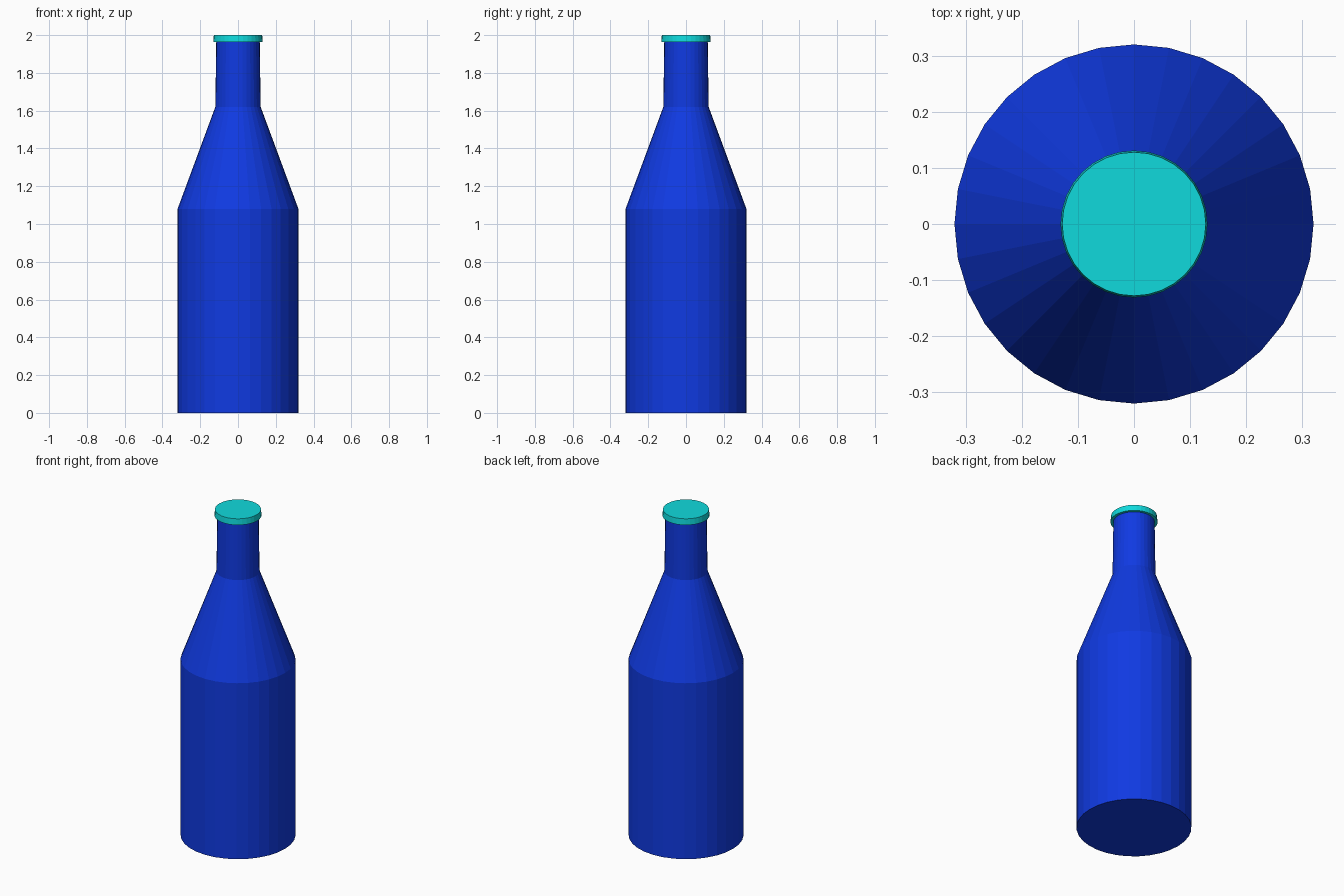
import bpy, bmesh, math

if "Cube" in bpy.data.objects:
    bpy.data.objects.remove(bpy.data.objects["Cube"])


def material(name, colour):
    m = bpy.data.materials.new(name)
    m.diffuse_color = (*colour, 1.0)
    m.use_nodes = True
    m.node_tree.nodes["Principled BSDF"].inputs["Base Color"].default_value = m.diffuse_color
    return m


def lathe(name, profile, sides, mat):
    """Closed solid of revolution from (radius, height) points."""
    bm = bmesh.new()
    rings = [[bm.verts.new((r * math.cos(2 * math.pi * i / sides),
                            r * math.sin(2 * math.pi * i / sides), z))
              for i in range(sides)] for r, z in profile]
    for a, b in zip(rings, rings[1:]):
        for i in range(sides):
            j = (i + 1) % sides
            bm.faces.new((a[i], a[j], b[j], b[i]))
    bm.faces.new(rings[0][::-1])
    bm.faces.new(rings[-1])
    mesh = bpy.data.meshes.new(name)
    bm.to_mesh(mesh)
    bm.free()
    mesh.materials.append(mat)
    obj = bpy.data.objects.new(name, mesh)
    bpy.context.collection.objects.link(obj)
    return obj


blue = material("blue glass", (0.005, 0.042, 0.76))
cyan = material("cyan cap", (0.005, 0.70, 0.72))

# Bottle: straight body, sloping shoulder, slim neck
lathe("bottle", [(0.32, 0), (0.32, 1.08), (0.12, 1.62), (0.115, 1.97)], 32, blue)

# Cap: thin disc, slightly narrower at the top
lathe("cap", [(0.131, 1.963), (0.128, 2.0)], 32, cyan)
